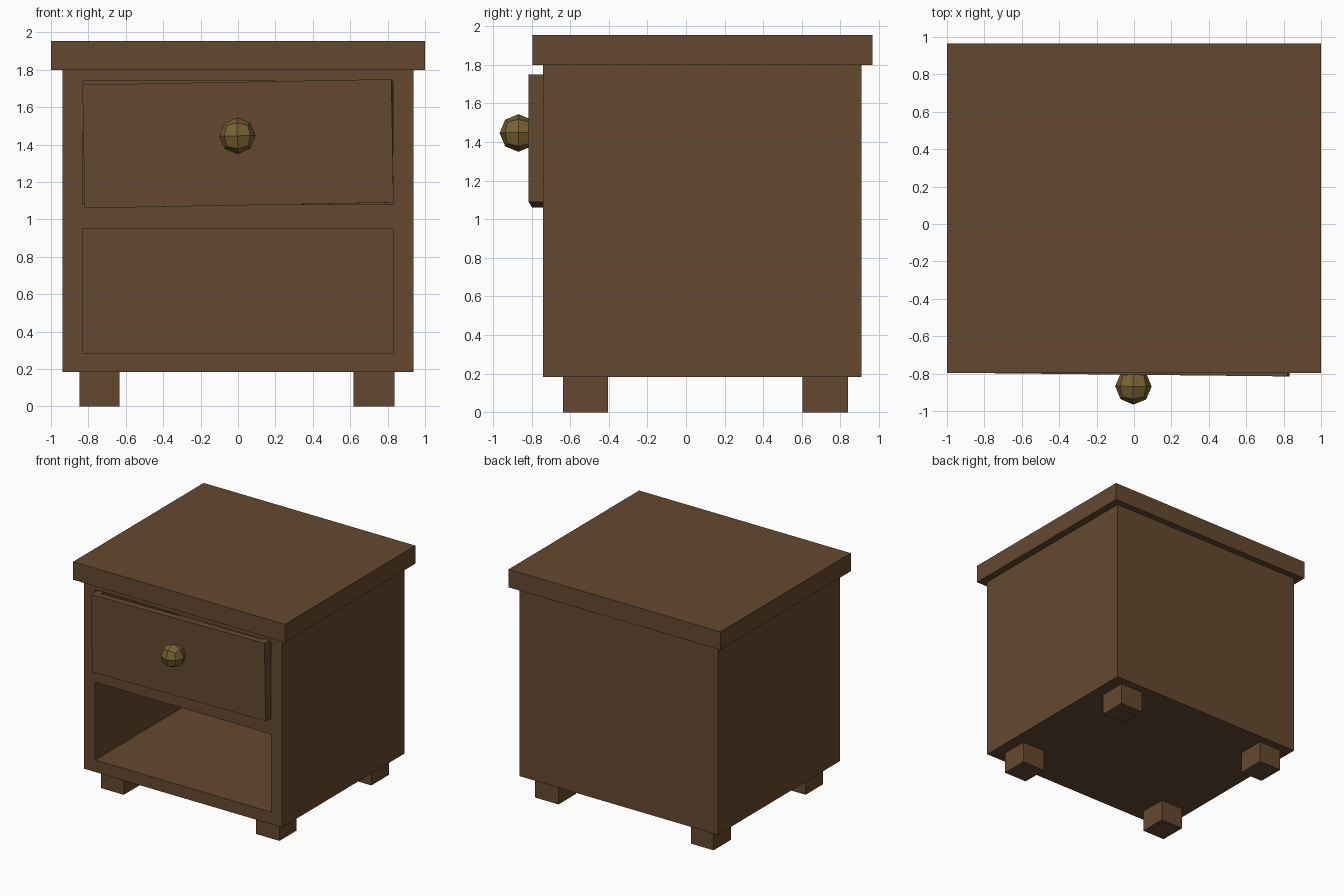
import bpy
import bmesh
from math import radians
from mathutils import Vector

default = bpy.data.objects.get("Cube")
if default:
    bpy.data.objects.remove(default, do_unlink=True)


def material(name, rgb):
    mat = bpy.data.materials.new(name)
    mat.use_nodes = True
    mat.diffuse_color = (*rgb, 1)
    mat.node_tree.nodes["Principled BSDF"].inputs["Base Color"].default_value = (*rgb, 1)
    return mat


WOOD = material("dark brown wood", (0.13, 0.066, 0.028))
BRASS = material("aged brass", (0.19, 0.12, 0.03))


def add_object(name, bm, mat):
    mesh = bpy.data.meshes.new(name)
    bm.to_mesh(mesh)
    bm.free()
    mesh.materials.append(mat)
    obj = bpy.data.objects.new(name, mesh)
    bpy.context.collection.objects.link(obj)
    return obj


def box_mesh(x, y, z):
    """Box spanning the given (low, high) ranges."""
    bm = bmesh.new()
    bmesh.ops.create_cube(bm, size=1)
    for v in bm.verts:
        v.co = Vector(span[int(c > 0)] for span, c in zip((x, y, z), v.co))
    return bm


def box(name, x, y, z, mat=WOOD):
    return add_object(name, box_mesh(x, y, z), mat)


# Cabinet shell with a drawer bay above an open shelf
cabinet = box("cabinet", (-0.937, 0.937), (-0.742, 0.909), (0.183, 1.8))
for name, z in (("drawer_bay", (1.08, 1.74)), ("open_shelf", (0.285, 0.95))):
    cutter = box(name + "_cutter", (-0.83, 0.83), (-0.9, 0.8), z)
    cutter.hide_render = True
    cut = cabinet.modifiers.new(name, "BOOLEAN")
    cut.operation = "DIFFERENCE"
    cut.solver = "EXACT"
    cut.object = cutter
    bpy.context.view_layer.objects.active = cabinet
    bpy.ops.object.modifier_apply(modifier=cut.name)
    bpy.data.objects.remove(cutter, do_unlink=True)

# Overhanging top board
box("top_board", (-1, 1), (-0.796, 0.965), (1.8, 1.954))

# Four square feet
for side, x in (("right", (-0.848, -0.634)), ("left", (0.617, 0.837))):
    for end, y in (("front", (-0.636, -0.403)), ("back", (0.604, 0.839))):
        box(f"{end}_{side}_foot", x, y, (0, 0.183))

# Open-topped drawer, pulled out a little and sitting crooked
tilt = (0, radians(-1.04), radians(-0.62))
bm = box_mesh((-0.826, 0.826), (0, 1.5), (-0.33, 0.33))
top = max(bm.faces, key=lambda f: f.calc_center_median().z)
bmesh.ops.inset_region(bm, faces=[top], thickness=0.08)
well = bmesh.ops.extrude_discrete_faces(bm, faces=[top])["faces"][0]
bmesh.ops.translate(bm, verts=well.verts, vec=(0, 0, -0.58))
drawer = add_object("drawer", bm, WOOD)
drawer.location = (0, -0.806, 1.405)
drawer.rotation_euler = tilt

# Faceted round knob: a divided cube pushed out to a sphere
bm = bmesh.new()
bmesh.ops.create_cube(bm, size=2)
bmesh.ops.subdivide_edges(bm, edges=bm.edges[:], cuts=1, use_grid_fill=True)
for v in bm.verts:
    v.co = v.co.normalized() * 0.0975
knob = add_object("drawer_knob", bm, BRASS)
knob.location = (-0.003, -0.868, 1.447)
knob.rotation_euler = tilt
